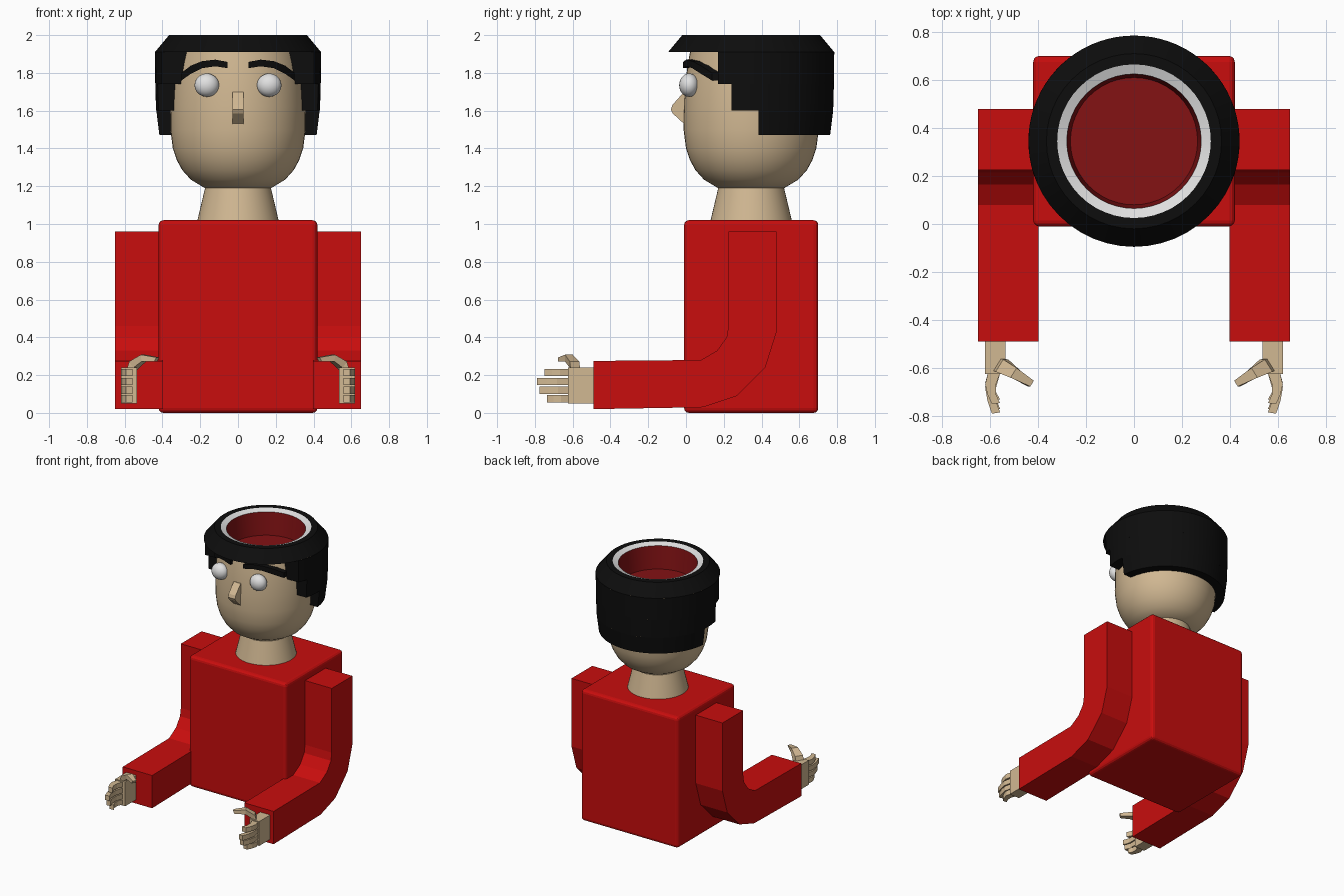
import bpy, bmesh, math
from mathutils import Vector

if "Cube" in bpy.data.objects:
    bpy.data.objects.remove(bpy.data.objects["Cube"])

YC = 0.345  # y of the head axis
SEG = 48


def material(name, rgb):
    m = bpy.data.materials.new(name)
    m.diffuse_color = (*rgb, 1)
    m.use_nodes = True
    m.node_tree.nodes["Principled BSDF"].inputs["Base Color"].default_value = m.diffuse_color
    return m


RED = material("red", (0.58, 0.004, 0.004))
DARK_RED = material("dark red", (0.23, 0.006, 0.007))
SKIN = material("skin", (0.64, 0.48, 0.29))
BLACK = material("black", (0.004, 0.004, 0.004))
WHITE = material("white", (0.75, 0.75, 0.75))


def finish(bm, name, mat, mirror=False, smooth=None, fix=True):
    bmesh.ops.remove_doubles(bm, verts=bm.verts, dist=1e-5)
    if fix:
        bmesh.ops.recalc_face_normals(bm, faces=bm.faces)
    me = bpy.data.meshes.new(name)
    bm.to_mesh(me)
    bm.free()
    ob = bpy.data.objects.new(name, me)
    bpy.context.collection.objects.link(ob)
    me.materials.append(mat)
    if mirror:
        ob.modifiers.new("mirror", "MIRROR").use_mirror_merge = False
    if smooth:
        bpy.ops.object.select_all(action="DESELECT")
        ob.select_set(True)
        bpy.context.view_layer.objects.active = ob
        bpy.ops.object.shade_smooth_by_angle(angle=math.radians(smooth))
    return ob


def loft(name, mat, sections, mirror=True, smooth=None):
    """Skin a row of equal-sized point loops and cap both ends."""
    bm = bmesh.new()
    rows = [[bm.verts.new(p) for p in s] for s in sections]
    n = len(rows[0])
    for a, b in zip(rows, rows[1:]):
        for i in range(n):
            bm.faces.new((a[i], a[(i + 1) % n], b[(i + 1) % n], b[i]))
    bm.faces.new(rows[0])
    bm.faces.new(rows[-1])
    return finish(bm, name, mat, mirror, smooth)


def lathe(name, mat, profile, cut=None):
    """Turn an (r, z) profile about the head axis; cut keeps only y > YC + cut."""
    bm = bmesh.new()
    rows = []
    for r, z in profile:
        a0, a1 = 0, 2 * math.pi
        if cut is not None:
            a0 = math.asin(cut / r)
            a1 = math.pi - a0
        angles = [a0 + (a1 - a0) * j / SEG for j in range(SEG + 1)]
        rows.append([bm.verts.new((r * math.cos(a), YC + r * math.sin(a), z)) for a in angles])
    for a, b in zip(rows, rows[1:]):
        for j in range(SEG):
            bm.faces.new((a[j], b[j], b[j + 1], a[j + 1]))
    if cut is not None:
        bm.faces.new([row[0] for row in reversed(rows)])
        bm.faces.new([row[-1] for row in rows])
    return finish(bm, name, mat, smooth=35, fix=False)


def box(name, mat, lo, hi, mirror=False):
    (x0, y0, z0), (x1, y1, z1) = lo, hi
    loop = [(x0, y0), (x1, y0), (x1, y1), (x0, y1)]
    return loft(name, mat, [[(x, y, z) for x, y in loop] for z in (z0, z1)], mirror)


# Torso with softened edges
torso = box("torso", RED, (-0.42, -0.01, 0.0), (0.42, 0.70, 1.02))
torso.modifiers.clear()
bev = torso.modifiers.new("bevel", "BEVEL")
bev.width, bev.segments = 0.025, 3

# Bent arms
arm = [(0.225, 0.96), (0.225, 0.46), (0.215, 0.40), (0.165, 0.33), (0.08, 0.28), (-0.49, 0.275),
       (-0.49, 0.02), (0.09, 0.03), (0.27, 0.09), (0.42, 0.24), (0.48, 0.43), (0.48, 0.96)]
loft("arms", RED, [[(x, y, z) for y, z in arm] for x in (0.397, 0.65)])

# Hands: palm, four curled fingers, thumb
box("palms", SKIN, (0.535, -0.625, 0.05), (0.62, -0.48, 0.24), True)
finger = [(0.557, 0), (0.575, 0.06), (0.575, 0.115), (0.558, 0.16), (0.592, 0.165),
          (0.61, 0.115), (0.62, 0.06), (0.608, 0)]
for i, (z, length) in enumerate([(0.213, 0.13), (0.166, 0.17), (0.12, 0.155), (0.075, 0.115)]):
    loft(f"finger_{i + 1}", SKIN,
         [[(x, -0.62 - y * length / 0.165, zz) for x, y in finger] for zz in (z - 0.019, z + 0.019)])
side = Vector((0.5, -0.8, 0)).normalized()
thumb = [((0.575, -0.585, 0.21), (0, 0, 1)), ((0.55, -0.59, 0.255), (0.5, 0, 0.8)),
         ((0.50, -0.62, 0.29), (0.1, 0, 1)), ((0.43, -0.665, 0.283), (-0.4, 0, 0.8))]
sections = []
for (c, up), w, h in zip(thumb, (0.03, 0.03, 0.024, 0.014), (0.012, 0.02, 0.018, 0.012)):
    c, up = Vector(c), Vector(up).normalized()
    sections.append([c + side * w * a + up * h * b for a, b in ((-1, -1), (1, -1), (1, 1), (-1, 1))])
loft("thumbs", SKIN, sections)

# Neck and head
lathe("neck", SKIN, [(0.172, 1.20), (0.216, 1.015)])
lathe("head", SKIN, [(0.322, 1.92), (0.335, 1.85), (0.35, 1.74), (0.356, 1.62), (0.358, 1.50),
                     (0.345, 1.40), (0.325, 1.34), (0.295, 1.285), (0.25, 1.235), (0.175, 1.19), (0, 1.19)])

# Hollow cup inside the head, with a pale rim
lathe("cup_inside", DARK_RED, [(0, 1.81), (0.265, 1.81), (0.28, 1.985)])
lathe("cup_rim", WHITE, [(0.28, 1.985), (0.32, 2.0)])

# Hair: a full cap, then three stepped tiers reaching further down at the back
lathe("hair_cap", BLACK, [(0.32, 2.0), (0.365, 2.0), (0.44, 1.91), (0.315, 1.91)])
tiers = [(1.91, 1.74, 0.44, 0.438, -0.175), (1.74, 1.60, 0.438, 0.434, -0.105), (1.60, 1.47, 0.434, 0.418, 0.04)]
for i, (top, bottom, r0, r1, cut) in enumerate(tiers):
    lathe(f"hair_tier_{i + 1}", BLACK, [(r0, top), (r1, bottom), (0.35, bottom), (0.32, top)], cut)

# Eyes
bm = bmesh.new()
bmesh.ops.create_uvsphere(bm, u_segments=24, v_segments=16, radius=0.065)
bmesh.ops.scale(bm, vec=(1, 0.8, 0.95), verts=bm.verts)
bmesh.ops.translate(bm, vec=(0.165, 0.016, 1.735), verts=bm.verts)
finish(bm, "eyes", WHITE, mirror=True, smooth=60)

# Eyebrows wrapped round the forehead
sections = []
for x, z0, z1 in [(0.055, 1.825, 1.858), (0.12, 1.835, 1.87), (0.19, 1.825, 1.862),
                  (0.25, 1.795, 1.838), (0.30, 1.76, 1.80)]:
    sections.append([(x, YC - math.sqrt(r * r - x * x), z)
                     for r, z in ((0.33, z0), (0.365, z0), (0.365, z1), (0.33, z1))])
loft("eyebrows", BLACK, sections, smooth=30)

# Nose
nose = [(0.02, 1.70), (-0.01, 1.70), (-0.072, 1.63), (-0.08, 1.605), (-0.07, 1.585), (-0.01, 1.53), (0.02, 1.53)]
loft("nose", SKIN, [[(x, y, z) for y, z in nose] for x in (-0.03, 0.03)], mirror=False)
